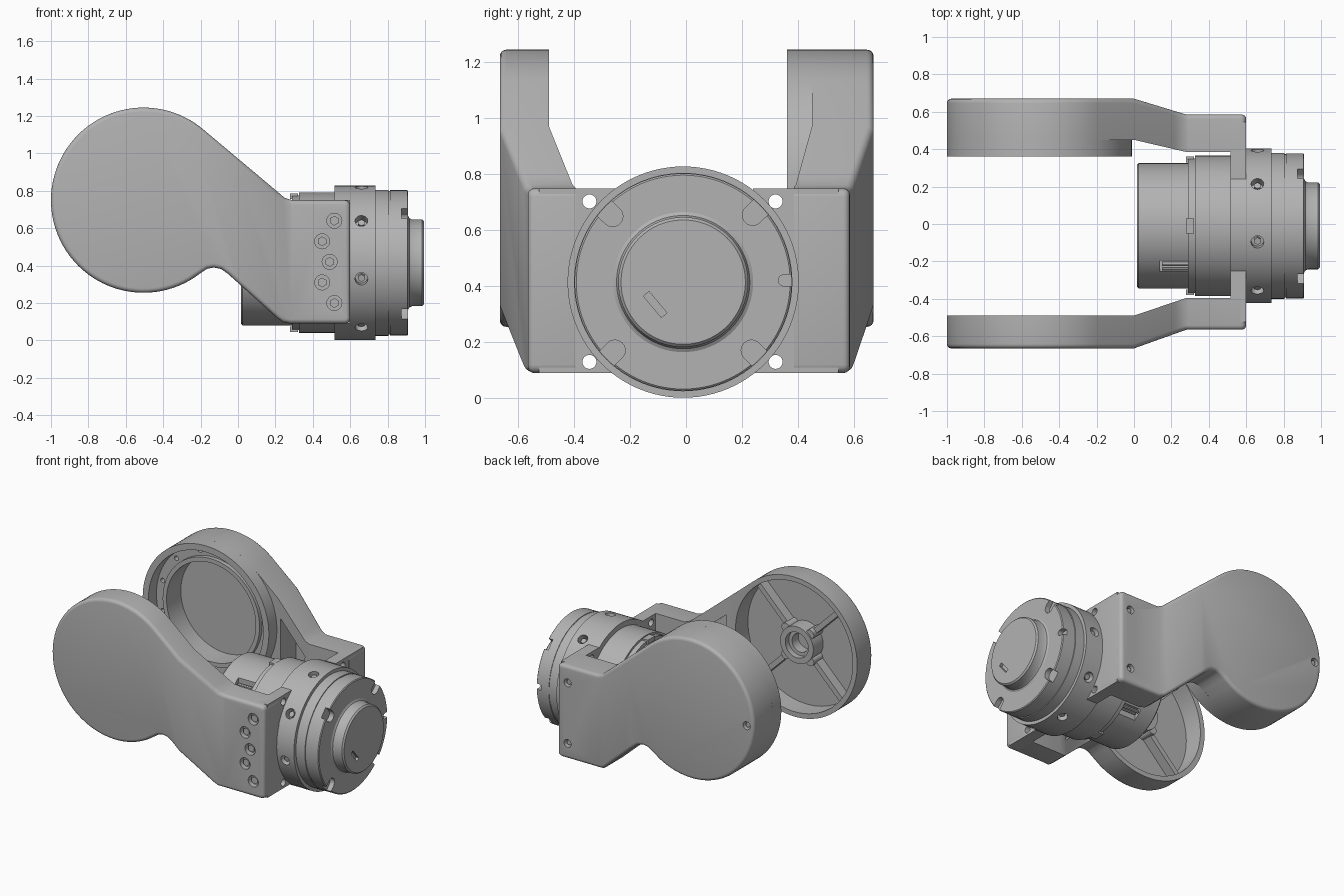
import bpy, bmesh, math
from mathutils import Vector, Matrix

if "Cube" in bpy.data.objects:
    bpy.data.objects.remove(bpy.data.objects["Cube"])

grey = bpy.data.materials.new("machined grey")
grey.use_nodes = True
grey.diffuse_color = (0.45, 0.45, 0.45, 1)
grey.node_tree.nodes["Principled BSDF"].inputs["Base Color"].default_value = (0.45, 0.45, 0.45, 1)

AXIS = Vector((0, -0.01, 0.415))     # motor axis runs along x
HUB_X, HUB_Z, HUB_R = -0.505, 0.75, 0.495
DEG = math.radians


def finish(bm, name):
    bmesh.ops.recalc_face_normals(bm, faces=bm.faces)
    mesh = bpy.data.meshes.new(name)
    bm.to_mesh(mesh)
    bm.free()
    mesh.materials.append(grey)
    obj = bpy.data.objects.new(name, mesh)
    bpy.context.scene.collection.objects.link(obj)
    return obj


def cyl(name, start, end, r, segs=32):
    start, end = Vector(start), Vector(end)
    d = end - start
    mat = Matrix.Translation((start + end) / 2) @ d.to_track_quat('Z', 'Y').to_matrix().to_4x4()
    bm = bmesh.new()
    bmesh.ops.create_cone(bm, cap_ends=True, segments=segs, radius1=r, radius2=r,
                          depth=d.length, matrix=mat)
    return finish(bm, name)


def box(name, lo, hi, turn=None):
    lo, hi = Vector(lo), Vector(hi)
    mat = Matrix.Translation((lo + hi) / 2) @ (turn or Matrix()) @ Matrix.Diagonal((hi - lo).to_4d())
    mat[3][3] = 1
    bm = bmesh.new()
    bmesh.ops.create_cube(bm, size=1, matrix=mat)
    return finish(bm, name)


def cut(obj, cutters, op='DIFFERENCE'):
    for c in cutters:
        m = obj.modifiers.new("cut", 'BOOLEAN')
        m.operation, m.solver, m.object = op, 'EXACT', c
    graph = bpy.context.evaluated_depsgraph_get()
    mesh = bpy.data.meshes.new_from_object(obj.evaluated_get(graph))
    obj.modifiers.clear()
    obj.data = mesh
    for c in cutters:
        bpy.data.objects.remove(c)


def tube(name, y0, y1, r_out, r_in, segs=96):
    ring = cyl(name, (HUB_X, y0, HUB_Z), (HUB_X, y1, HUB_Z), r_out, segs)
    cut(ring, [cyl("bore", (HUB_X, y0 - 0.1, HUB_Z), (HUB_X, y1 + 0.1, HUB_Z), r_in, segs)])
    return ring


def around(angle, r):
    """Offset from the motor axis, angle from -y towards up."""
    return AXIS + Vector((0, -r * math.cos(angle), r * math.sin(angle)))


# ---- arms: one outline, cranked sideways between disc and clamp ----
def outline():
    pts = []
    for i in range(65):
        a = DEG(50 + 250 * i / 64)
        pts.append((HUB_X + HUB_R * math.cos(a), HUB_Z + HUB_R * math.sin(a)))
    pts += [(-.2, .36), (-.165, .383), (-.13, .39), (-.09, .382), (-.055, .357),
            (.21, .12), (.24, .098), (.28, .09)]
    for cx, cz, a0 in ((.57, .12, -90), (.57, .72, 0)):
        pts += [(cx + .03 * math.cos(DEG(a0 + 22.5 * k)), cz + .03 * math.sin(DEG(a0 + 22.5 * k)))
                for k in range(5)]
    return pts + [(.29, .75), (.25, .762), (.217, .79)]


def crank(x, far, near):
    t = min(max(x / 0.28, 0), 1)
    return far + (near - far) * t


def plate(name, pts, outer, inner, bevel):
    bm = bmesh.new()
    bm.faces.new([bm.verts.new((x, 0, z)) for x, z in pts])
    for x in (0, 0.28):
        bmesh.ops.bisect_plane(bm, geom=bm.verts[:] + bm.edges[:] + bm.faces[:], dist=1e-5,
                               plane_co=(x, 0, 0), plane_no=(1, 0, 0))
    base = bm.verts[:]
    ext = bmesh.ops.extrude_face_region(bm, geom=bm.faces[:], use_keep_orig=True)
    moved = [v for v in ext["geom"] if isinstance(v, bmesh.types.BMVert)]
    for v in base:
        v.co.y = crank(v.co.x, *outer)
    for v in moved:
        v.co.y = crank(v.co.x, *inner)
    bmesh.ops.recalc_face_normals(bm, faces=bm.faces)
    if bevel:
        base = set(base)
        rim = [e for e in bm.edges if all(v in base for v in e.verts)
               and any(not set(f.verts) <= base for f in e.link_faces)]
        bmesh.ops.bevel(bm, geom=rim, offset=bevel, segments=4, profile=0.5,
                        affect='EDGES', clamp_overlap=True)
    return finish(bm, name)


def make_arm(name, side, outer, inner, hole_spots, hole_r):
    outer, inner = [side * v for v in outer], [side * v for v in inner]
    arm = plate(name + "_arm", outline(), outer, inner, 0.025)
    cutters = []
    for x, z in hole_spots:
        y = outer[0] if x < 0 else outer[1]
        cutters.append(cyl("hole", (x, y + side * .1, z), (x, y - side * .04, z), hole_r, 24))
        cyl(name + "_screw", (x, y - side * .05, z), (x, y - side * .015, z), hole_r * .65, 6)
    # hollow behind the slanted web
    pocket = [(.02, .42), (.22, .22), (.25, .65), (.02, .84)]
    cutters.append(plate("web_pocket", pocket, [v - side * .04 for v in outer],
                         [v - side * .1 for v in inner], 0))
    if side < 0:
        cutters.append(cyl("dish", (HUB_X, -.63, HUB_Z), (HUB_X, -.4, HUB_Z), .46, 96))
    else:
        cutters.append(cyl("bore", (HUB_X, .3, HUB_Z), (HUB_X, .58, HUB_Z), .35, 96))
        for k in range(12):
            a = DEG(30 * k + 15)
            x, z = HUB_X + .415 * math.cos(a), HUB_Z + .415 * math.sin(a)
            cutters.append(cyl("hole", (x, .4, z), (x, .5, z), .016, 16))
    cut(arm, cutters)
    # clamp flange wrapped round the motor
    ys = sorted((side * .24, outer[1] - side * .04))
    flange = box(name + "_flange", (.515, ys[0], .09), (.598, ys[1], .75))
    holes = [cyl("ring_gap", AXIS + Vector((.4, 0, 0)), AXIS + Vector((.7, 0, 0)), .412, 96)]
    for z in (.13, .703):
        y = -.345 if side < 0 else .32
        holes.append(cyl("hole", (.4, y, z), (.7, y, z), .025, 24))
    cut(flange, holes)


make_arm("front", -1, (.665, .565), (.49, .395),
         [(.515, .64), (.45, .53), (.49, .42), (.45, .31), (.515, .2)], .04)
make_arm("back", 1, (.67, .585), (.45, .385), [(.52, .63), (.52, .2), (-.945, .75)], .028)

# back drum rim and bearing lip
tube("back_drum", .36, .455, HUB_R, .45)
tube("back_lip", .42, .455, .38, .35)

# front dish hub and cross ribs
tube("front_hub", -.635, -.52, .13, .09)
tube("front_hub_step", -.635, -.56, .1, .065)
for k in range(4):
    a = DEG(45 + 90 * k)
    turn = Matrix.Rotation(-a, 4, 'Y')
    mid = Vector((HUB_X + .295 * math.cos(a), -.597, HUB_Z + .295 * math.sin(a)))
    half = Vector((.17, .037, .018))
    box("front_rib", mid - half, mid + half, turn)
    x, z = HUB_X + .135 * math.cos(a), HUB_Z + .135 * math.sin(a)
    cyl("hub_boss", (x, -.635, z), (x, -.53, z), .032, 20)

# ---- motor: turned body with rim notches and radial screw holes ----
profile = [(.015, 0), (.015, .325), (.025, .335), (.29, .335), (.29, .36), (.325, .36),
           (.325, .375), (.515, .375), (.515, .413), (.735, .413), (.735, .39), (.805, .39),
           (.805, .384), (.812, .384), (.812, .388), (.905, .388), (.91, .382), (.91, .25),
           (.917, .238), (.93, .232), (.985, .232), (.995, .222), (.995, 0)]
bm = bmesh.new()
vs = [bm.verts.new(AXIS + Vector((x, 0, r))) for x, r in profile]
es = [bm.edges.new(p) for p in zip(vs, vs[1:])]
bmesh.ops.spin(bm, geom=vs + es, cent=AXIS, axis=(1, 0, 0), angle=math.tau, steps=96)
bmesh.ops.remove_doubles(bm, verts=bm.verts, dist=1e-4)
motor = finish(bm, "motor_body")
cutters = []
for k in range(8):
    a = DEG(33 + 45 * k)
    off = Vector((.66, 0, 0))
    cutters.append(cyl("hole", around(a, .36) + off, around(a, .5) + off, .034, 24))
    cyl("ring_screw", around(a, .35) + off, around(a, .395) + off, .02, 6)
for a, w, r in ((43, .037, .345), (136, .037, .345), (179, .02, .36), (225, .037, .345), (-45, .037, .345)):
    a = DEG(a)
    inner, outer = around(a, r), around(a, .45)
    cutters.append(cyl("notch_end", inner + Vector((.875, 0, 0)), inner + Vector((.95, 0, 0)), w, 24))
    mid = (inner + outer) / 2 + Vector((.9125, 0, 0))
    half = Vector((.0375, (.45 - r) / 2, w))
    cutters.append(box("notch", mid - half, mid + half, Matrix.Rotation(-a, 4, 'X')))
slit = Vector((.995, -.11, .335))
half = Vector((.02, .05, .013))
cutters.append(box("slit", slit - half, slit + half, Matrix.Rotation(DEG(-50), 4, 'X')))
# connector windows, top and bottom
for s in (1, -1):
    y, z = AXIS.y - s * .215, AXIS.z + s * .25
    half = Vector((.075, .03, .06))
    mid = Vector((.215, y, z + s * .02))
    cutters.append(box("window", mid - half, mid + half))
    for k in (-1, 1):
        cyl("connector_pin", (.15, y + k * .014, z - s * .01), (.295, y + k * .014, z - s * .01), .01, 12)
cut(motor, cutters)

# locating tabs round the shoulder
for k in range(4):
    a = DEG(90 * k)
    mid = around(a, .355) + Vector((.3, 0, 0))
    half = Vector((.022, .015, .04))
    box("shoulder_tab", mid - half, mid + half, Matrix.Rotation(-a, 4, 'X'))

# smooth curved faces, keep edges crisp
for obj in bpy.context.scene.objects:
    obj.select_set(obj.type == 'MESH')
    if obj.type == 'MESH':
        bpy.context.view_layer.objects.active = obj
bpy.ops.object.shade_smooth_by_angle(angle=DEG(30))
